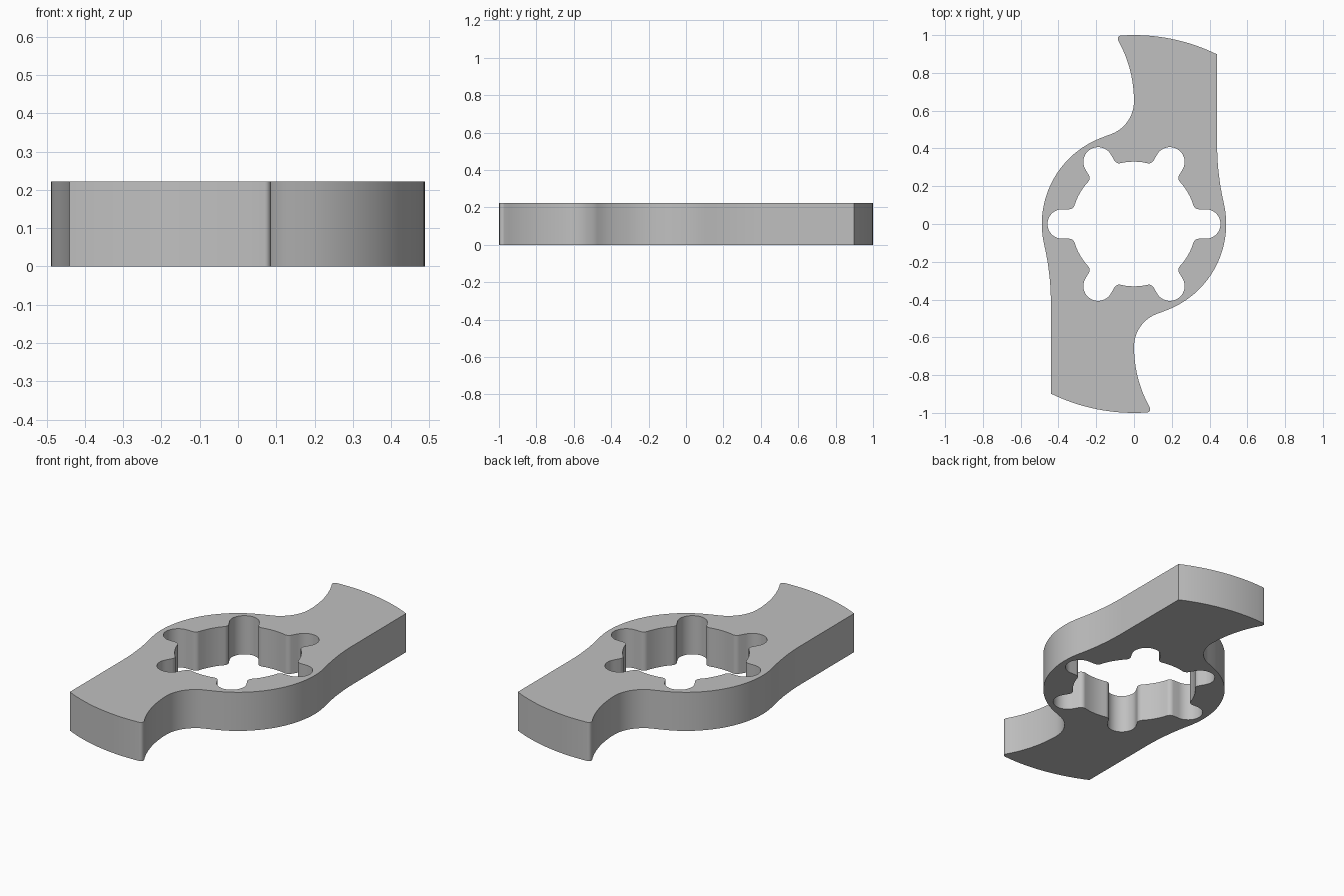
import bpy
import bmesh
from math import radians, sin, cos, pi
from mathutils import Vector, Matrix

cube = bpy.data.objects.get("Cube")
if cube:
    bpy.data.objects.remove(cube, do_unlink=True)

HEIGHT = 0.222


def arc(cx, cy, r, start, end, steps):
    """Points along an arc, angles in degrees."""
    angles = [radians(start + (end - start) * i / steps) for i in range(steps + 1)]
    return [Vector((cx + r * cos(a), cy + r * sin(a), 0)) for a in angles]


def repeat(points, count):
    """Repeat a path around the z axis to close a loop, without doubled points."""
    loop = []
    for i in range(count):
        turn = Matrix.Rotation(2 * pi * i / count, 3, 'Z')
        for p in points:
            q = turn @ p
            if not loop or (q - loop[-1]).length > 0.003:
                loop.append(q)
    if (loop[0] - loop[-1]).length < 0.003:
        loop.pop()
    return loop


# Outer edge: one blade and half of the hub, used twice
half = (arc(1.81, 0.42, 1.37, 193.06, 180, 10)       # flank easing out of the hub
        + arc(0, 0, 1, 63.9, 94, 14)                 # blade end
        + arc(-0.068, 0.98, 0.018, 94, 209, 7)       # rounded tip
        + arc(-0.66, 0.65, 0.66, 29, 0, 12)          # hollow blade side
        + arc(-0.186, 0.65, 0.186, 0, -74, 14)       # inside curve into the hub
        + arc(0, 0, 0.488, 106, 193.06, 28))         # hub
outline = repeat(half, 2)

# Opening: one slot and one land, used six times
slot = (arc(0.343, -0.108, 0.03, 162.5, 90, 6)
        + arc(0.38, 0, 0.078, -90, 90, 18)
        + arc(0.343, 0.108, 0.03, -90, -162.5, 6)
        + arc(0, 0, 0.33, 17.5, 42.5, 6))
opening = repeat(slot, 6)

# Fill between both loops and raise to full thickness
bm = bmesh.new()
for loop in (outline, opening):
    verts = [bm.verts.new(p) for p in loop]
    for a, b in zip(verts, verts[1:] + verts[:1]):
        bm.edges.new((a, b))
bmesh.ops.triangle_fill(bm, use_beauty=True, edges=bm.edges[:], normal=(0, 0, 1))
raised = bmesh.ops.extrude_face_region(bm, geom=bm.faces[:], use_keep_orig=True)
bmesh.ops.translate(bm, vec=(0, 0, HEIGHT),
                    verts=[g for g in raised["geom"] if isinstance(g, bmesh.types.BMVert)])
bmesh.ops.recalc_face_normals(bm, faces=bm.faces[:])
mesh = bpy.data.meshes.new("blade_plate")
bm.to_mesh(mesh)
bm.free()

plate = bpy.data.objects.new("blade_plate", mesh)
bpy.context.collection.objects.link(plate)

# Plain grey
grey = bpy.data.materials.new("light_grey")
grey.use_nodes = True
colour = (0.53, 0.53, 0.53, 1)
grey.diffuse_color = colour
grey.node_tree.nodes["Principled BSDF"].inputs["Base Color"].default_value = colour
mesh.materials.append(grey)

bpy.ops.object.select_all(action='DESELECT')
plate.select_set(True)
bpy.context.view_layer.objects.active = plate
bpy.ops.object.shade_smooth_by_angle(angle=radians(30))
